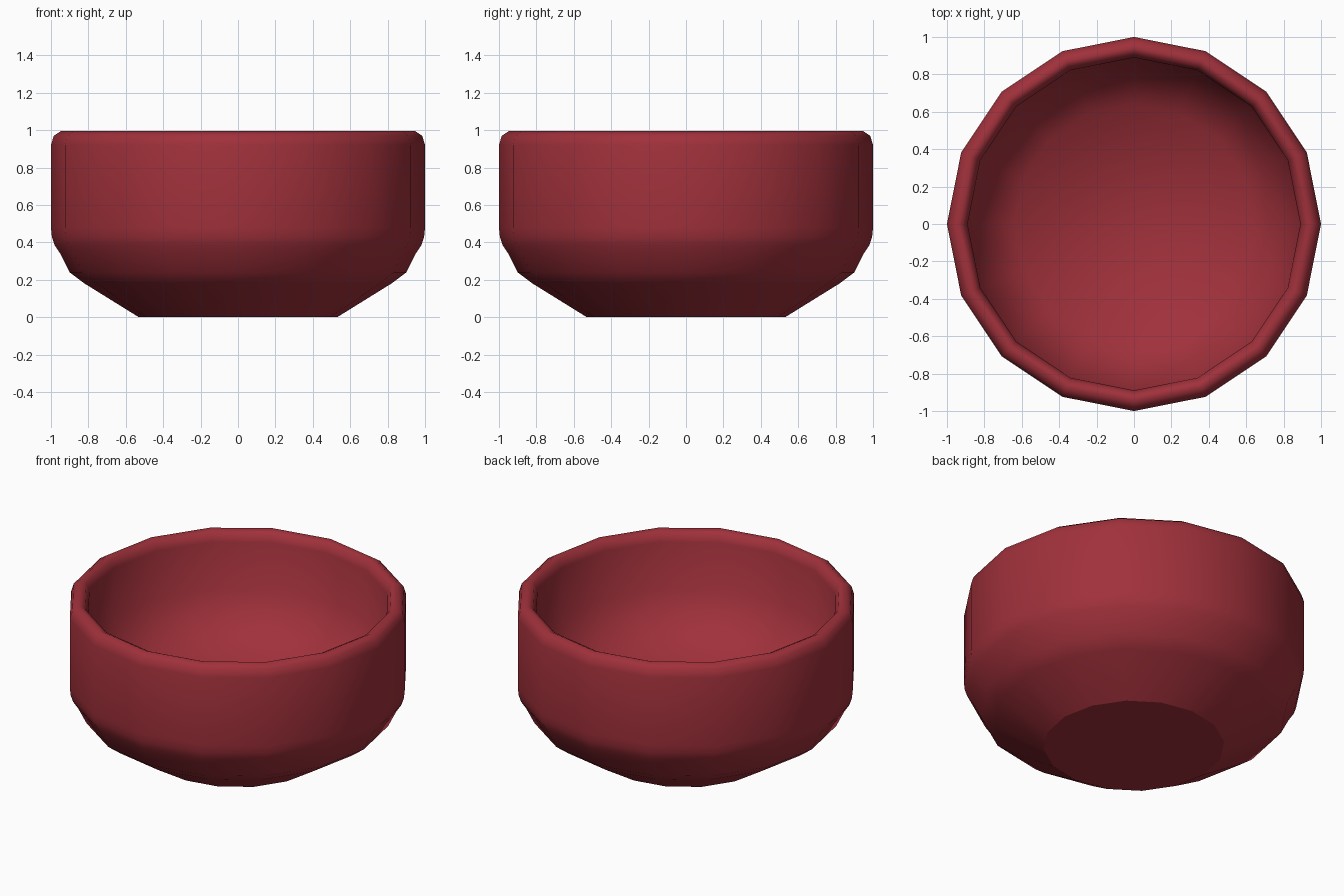
import bpy, bmesh, math

if "Cube" in bpy.data.objects:
    bpy.data.objects.remove(bpy.data.objects["Cube"])

SIDES = 16
# Cross-section (radius, height): foot, outer wall, rounded rim, inner wall, floor
profile = [
    (0.53, 0.0), (0.82, 0.18), (0.90, 0.24), (0.95, 0.34), (0.98, 0.385),
    (0.995, 0.43), (1.0, 0.48), (1.0, 0.92), (0.985, 0.97),
    (0.945, 0.997), (0.91, 0.98), (0.89, 0.93),
    (0.885, 0.62), (0.64, 0.34),
]

# Bowl: 16-sided lathe with closed underside and floor
bm = bmesh.new()
rings = []
for r, z in profile:
    rings.append([bm.verts.new((r * math.cos(2 * math.pi * i / SIDES),
                                r * math.sin(2 * math.pi * i / SIDES), z))
                  for i in range(SIDES)])
for a, b in zip(rings, rings[1:]):
    for i in range(SIDES):
        j = (i + 1) % SIDES
        bm.faces.new((a[i], a[j], b[j], b[i]))
foot = bm.faces.new(rings[0][::-1])
bm.faces.new(rings[-1])
bmesh.ops.recalc_face_normals(bm, faces=bm.faces)

# Smooth shading, keeping only the foot edge crisp
for f in bm.faces:
    f.smooth = True
for e in foot.edges:
    e.smooth = False

mesh = bpy.data.meshes.new("bowl")
bm.to_mesh(mesh)
bm.free()
bowl = bpy.data.objects.new("bowl", mesh)
bpy.context.collection.objects.link(bowl)

# Red finish
red = bpy.data.materials.new("red")
red.diffuse_color = (0.35, 0.03, 0.043, 1)
red.use_nodes = True
red.node_tree.nodes["Principled BSDF"].inputs["Base Color"].default_value = red.diffuse_color
mesh.materials.append(red)
